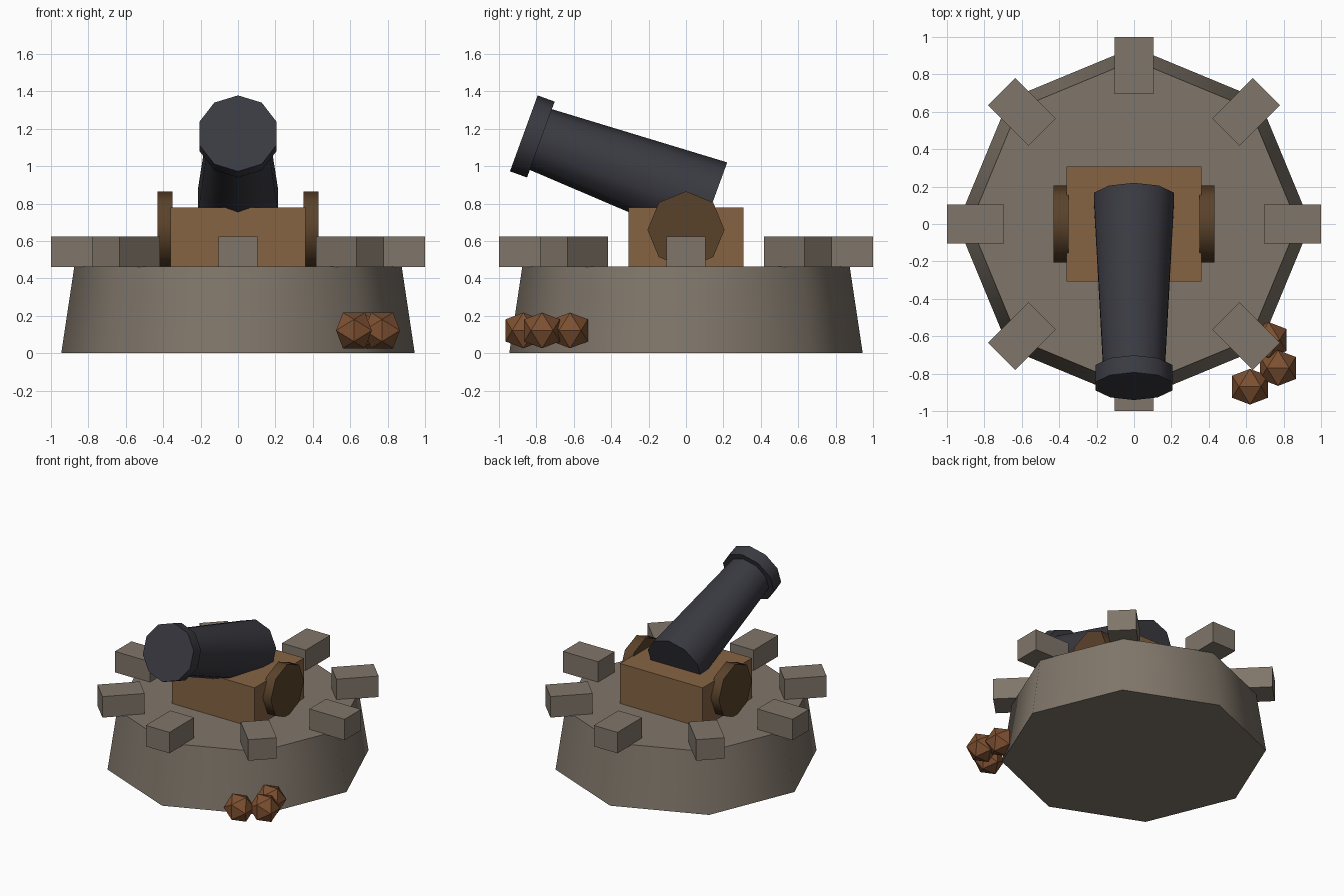
import bpy, bmesh
from math import sin, cos, pi, radians
from mathutils import Matrix, Vector

cube = bpy.data.objects.get("Cube")
if cube:
    bpy.data.objects.remove(cube, do_unlink=True)


def material(name, rgb):
    lin = [((c / 255 + 0.055) / 1.055) ** 2.4 for c in rgb] + [1]
    m = bpy.data.materials.new(name)
    m.use_nodes = True
    m.diffuse_color = lin
    m.node_tree.nodes["Principled BSDF"].inputs["Base Color"].default_value = lin
    return m


stone = material("stone", (128, 118, 106))
iron = material("dark iron", (58, 58, 66))
wood = material("wood", (134, 100, 67))
dark_wood = material("dark wood", (90, 66, 42))
rust = material("rusty shot", (125, 80, 48))


def finish(name, bm, mat, matrix, smooth=False):
    bmesh.ops.recalc_face_normals(bm, faces=bm.faces)
    mesh = bpy.data.meshes.new(name)
    bm.to_mesh(mesh)
    bm.free()
    mesh.transform(matrix)
    mesh.materials.append(mat)
    obj = bpy.data.objects.new(name, mesh)
    bpy.context.collection.objects.link(obj)
    if smooth:
        bpy.ops.object.select_all(action='DESELECT')
        obj.select_set(True)
        bpy.context.view_layer.objects.active = obj
        bpy.ops.object.shade_smooth_by_angle(angle=radians(50))
    return obj


def frustum(name, sides, r0, r1, z0, z1, mat, matrix=Matrix()):
    """Capped tapered prism along local z, first corner on local y."""
    bm = bmesh.new()
    rings = [[bm.verts.new((r * sin(2 * pi * i / sides), r * cos(2 * pi * i / sides), z))
              for i in range(sides)] for r, z in ((r0, z0), (r1, z1))]
    low, high = rings
    for i in range(sides):
        j = (i + 1) % sides
        bm.faces.new((low[i], low[j], high[j], high[i]))
    bm.faces.new(low)
    bm.faces.new(high)
    return finish(name, bm, mat, matrix, smooth=True)


def box(name, size, centre, mat, turn=Matrix()):
    bm = bmesh.new()
    bmesh.ops.create_cube(bm, size=1)
    return finish(name, bm, mat, turn @ Matrix.Translation(centre) @ Matrix.Diagonal((*size, 1)))


# Tapered octagonal tower with a ring of battlements
frustum("tower_base", 8, 0.945, 0.875, 0, 0.465, stone)
for i in range(8):
    box(f"battlement_{i + 1}", (0.306, 0.206, 0.165), (0.847, 0, 0.543), stone,
        Matrix.Rotation(i * pi / 4, 4, 'Z'))

# Carriage and its wheels
box("carriage", (0.72, 0.615, 0.32), (0, 0, 0.62), wood)
for side, x in (("left", 0.39), ("right", -0.39)):
    frustum(f"wheel_{side}", 8, 0.206, 0.206, -0.04, 0.04, dark_wood,
            Matrix.Translation((x, 0, 0.66)) @ Matrix.Rotation(pi / 2, 4, 'Y'))

# Barrel tilted up towards the front, with a muzzle band
aim = Matrix.Translation((0, 0.143, 0.808)) @ Matrix.Rotation(radians(70), 4, 'X')
frustum("barrel", 10, 0.226, 0.17, 0, 1.03, iron, aim)
frustum("muzzle_band", 10, 0.216, 0.216, 0.978, 1.075, iron, aim)

# Pile of faceted shot, each an icosahedron
golden = (1 + 5 ** 0.5) / 2
for i, (x, y) in enumerate(((0.62, -0.87), (0.77, -0.77), (0.72, -0.62))):
    bm = bmesh.new()
    for a in (-1, 1):
        for b in (-golden, golden):
            for co in ((a, 0, b), (0, b, a), (b, a, 0)):
                bm.verts.new(Vector(co) * 0.059)
    bmesh.ops.convex_hull(bm, input=bm.verts)
    finish(f"shot_{i + 1}", bm, rust, Matrix.Translation((x, y, 0.122)))
